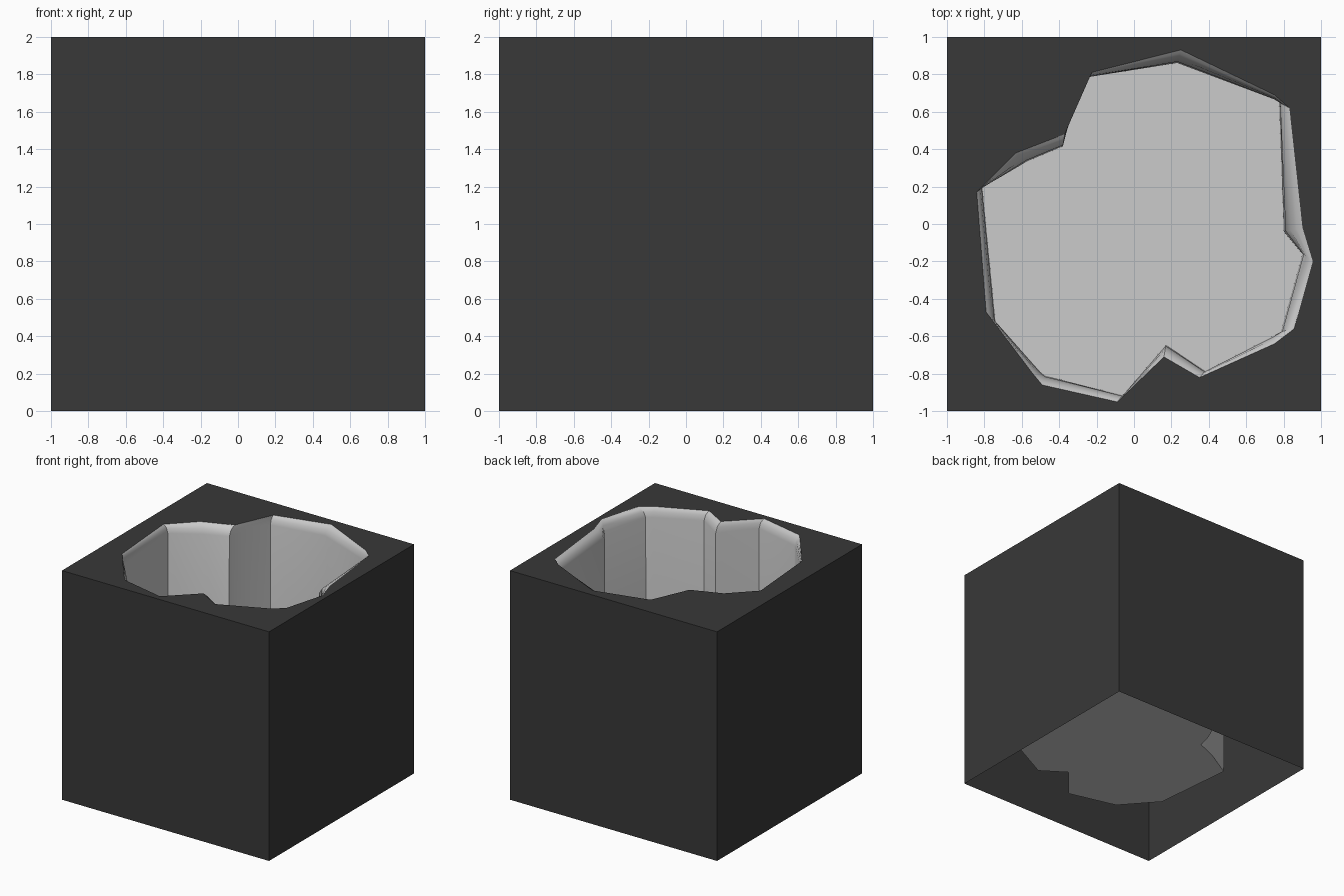
import bpy, bmesh

if "Cube" in bpy.data.objects:
    bpy.data.objects.remove(bpy.data.objects["Cube"])

# Outline of the pit at the top opening, and the matching corners of its floor
RIM = [(0.25, 0.93), (0.75, 0.69), (0.83, 0.62), (0.90, -0.02), (0.955, -0.20),
       (0.855, -0.56), (0.75, -0.64), (0.35, -0.82), (0.16, -0.71), (-0.09, -0.95),
       (-0.49, -0.86), (-0.54, -0.80), (-0.79, -0.47), (-0.84, 0.17), (-0.63, 0.38),
       (-0.37, 0.48), (-0.335, 0.56), (-0.225, 0.81)]
FLOOR = [(0.23, 0.86), (0.75, 0.665), (0.775, 0.65), (0.80, -0.04), (0.90, -0.16),
         (0.785, -0.575), (0.74, -0.6), (0.38, -0.785), (0.17, -0.645), (-0.06, -0.915),
         (-0.475, -0.81), (-0.50, -0.79), (-0.74, -0.52), (-0.81, 0.195), (-0.57, 0.335),
         (-0.38, 0.415), (-0.345, 0.55), (-0.24, 0.785)]
TOP, BASE = 2.0, 0.26


def finish(bm, name, color=None):
    mesh = bpy.data.meshes.new(name)
    bm.to_mesh(mesh)
    bm.free()
    obj = bpy.data.objects.new(name, mesh)
    bpy.context.collection.objects.link(obj)
    if color:
        mat = bpy.data.materials.new(name + "_dark")
        mat.diffuse_color = color
        mat.use_nodes = True
        mat.node_tree.nodes["Principled BSDF"].inputs["Base Color"].default_value = mat.diffuse_color
        mesh.materials.append(mat)
    return obj


def ring(bm, points, z):
    return [bm.verts.new((x, y, z)) for x, y in points]


def skin(bm, a, b):
    n = len(a)
    for i in range(n):
        j = (i + 1) % n
        bm.faces.new((a[i], a[j], b[j], b[i]))


def loop_edges(bm, verts):
    out = []
    for i, v in enumerate(verts):
        w = verts[(i + 1) % len(verts)]
        out.append(bm.edges.get((v, w)) or bm.edges.new((v, w)))
    return out


# Dark outer block: four walls, open underneath, top pierced by the pit outline
SQUARE = [(-1, -1), (1, -1), (1, 1), (-1, 1)]
bm = bmesh.new()
low, high = ring(bm, SQUARE, 0), ring(bm, SQUARE, TOP)
skin(bm, low, high)
hole = ring(bm, RIM, TOP)
bmesh.ops.triangle_fill(bm, use_beauty=True, normal=(0, 0, 1),
                        edges=loop_edges(bm, high) + loop_edges(bm, hole))
for f in bm.faces:
    f.normal_update()
    if all(abs(v.co.z - TOP) < 1e-4 for v in f.verts) and f.normal.z < 0:
        f.normal_flip()
finish(bm, "outer_block", (0.04, 0.04, 0.04, 1))

# Grey pit: worn lip, near-vertical rock walls and flat floor
bm = bmesh.new()
levels = [(0.0, TOP), (0.3, TOP - 0.012), (0.65, TOP - 0.035), (0.9, TOP - 0.08), (1.0, BASE)]
rings = []
for t, z in levels:
    pts = [(a[0] + (b[0] - a[0]) * t, a[1] + (b[1] - a[1]) * t) for a, b in zip(RIM, FLOOR)]
    rings.append(ring(bm, pts, z))
for a, b in zip(rings, rings[1:]):
    skin(bm, a, b)
bm.faces.new(list(reversed(rings[-1])))
for f in bm.faces:
    f.smooth = True
pit = finish(bm, "rock_pit")
bpy.context.view_layer.objects.active = pit
pit.select_set(True)
bpy.ops.object.shade_smooth_by_angle(angle=0.61)
